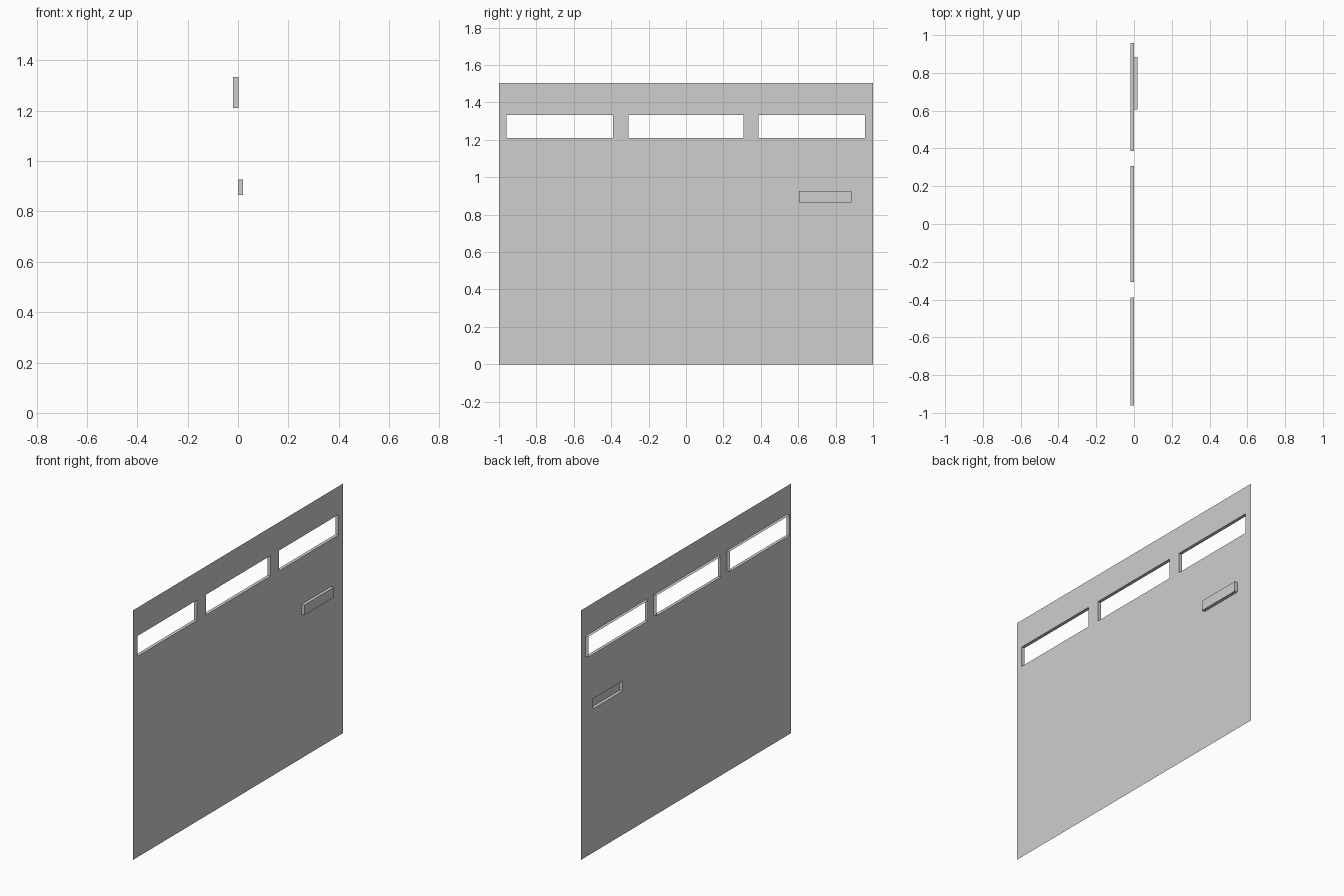
import bpy
import bmesh

cube = bpy.data.objects.get("Cube")
if cube:
    bpy.data.objects.remove(cube, do_unlink=True)

grey = bpy.data.materials.new("light grey")
grey.use_nodes = True
COLOR = (0.62, 0.62, 0.62, 1)
grey.diffuse_color = COLOR
grey.node_tree.nodes["Principled BSDF"].inputs["Base Color"].default_value = COLOR

# Openings as (y low, y high, z low, z high)
WINDOWS = {
    "front": (-0.96, -0.39, 1.21, 1.333),
    "middle": (-0.307, 0.307, 1.21, 1.333),
    "rear": (0.387, 0.957, 1.21, 1.333),
}
HANDLE = (0.605, 0.885, 0.866, 0.927)
DOOR = (-1, 1, 0, 1.503)
DEPTH = 0.019
LIP = 0.02


def finish(name, bm):
    bmesh.ops.remove_doubles(bm, verts=bm.verts, dist=0.0001)
    mesh = bpy.data.meshes.new(name)
    bm.to_mesh(mesh)
    bm.free()
    mesh.materials.append(grey)
    obj = bpy.data.objects.new(name, mesh)
    bpy.context.collection.objects.link(obj)


def loop(rect, x):
    y0, y1, z0, z1 = rect
    return [(x, y0, z0), (x, y1, z0), (x, y1, z1), (x, y0, z1)]


def face(bm, points):
    return bm.faces.new([bm.verts.new(p) for p in points])


def bridge(bm, a, b):
    for i in range(4):
        j = (i + 1) % 4
        face(bm, (a[i], a[j], b[j], b[i]))


# Door sheet: a grid of cells that leaves the openings empty
holes = list(WINDOWS.values()) + [HANDLE]
ys = sorted({v for r in holes + [DOOR] for v in r[:2]})
zs = sorted({v for r in holes + [DOOR] for v in r[2:]})
bm = bmesh.new()
for y0, y1 in zip(ys, ys[1:]):
    for z0, z1 in zip(zs, zs[1:]):
        y, z = (y0 + y1) / 2, (z0 + z1) / 2
        if not any(r[0] < y < r[1] and r[2] < z < r[3] for r in holes):
            face(bm, loop((y0, y1, z0, z1), 0))
finish("door_panel", bm)

# Window frames: a flat lip on the sheet and a sleeve on the inner side
for name, rect in WINDOWS.items():
    y0, y1, z0, z1 = rect
    outer = (y0 - LIP, y1 + LIP, z0 - LIP, z1 + LIP)
    bm = bmesh.new()
    bridge(bm, loop(outer, 0.001), loop(rect, 0.001))
    bridge(bm, loop(rect, 0.001), loop(rect, -DEPTH))
    finish(name + "_window_frame", bm)

# Handle: pressed out of the sheet, hollow from behind
bm = bmesh.new()
bridge(bm, loop(HANDLE, 0), loop(HANDLE, DEPTH))
face(bm, loop(HANDLE, DEPTH))
finish("door_handle", bm)
